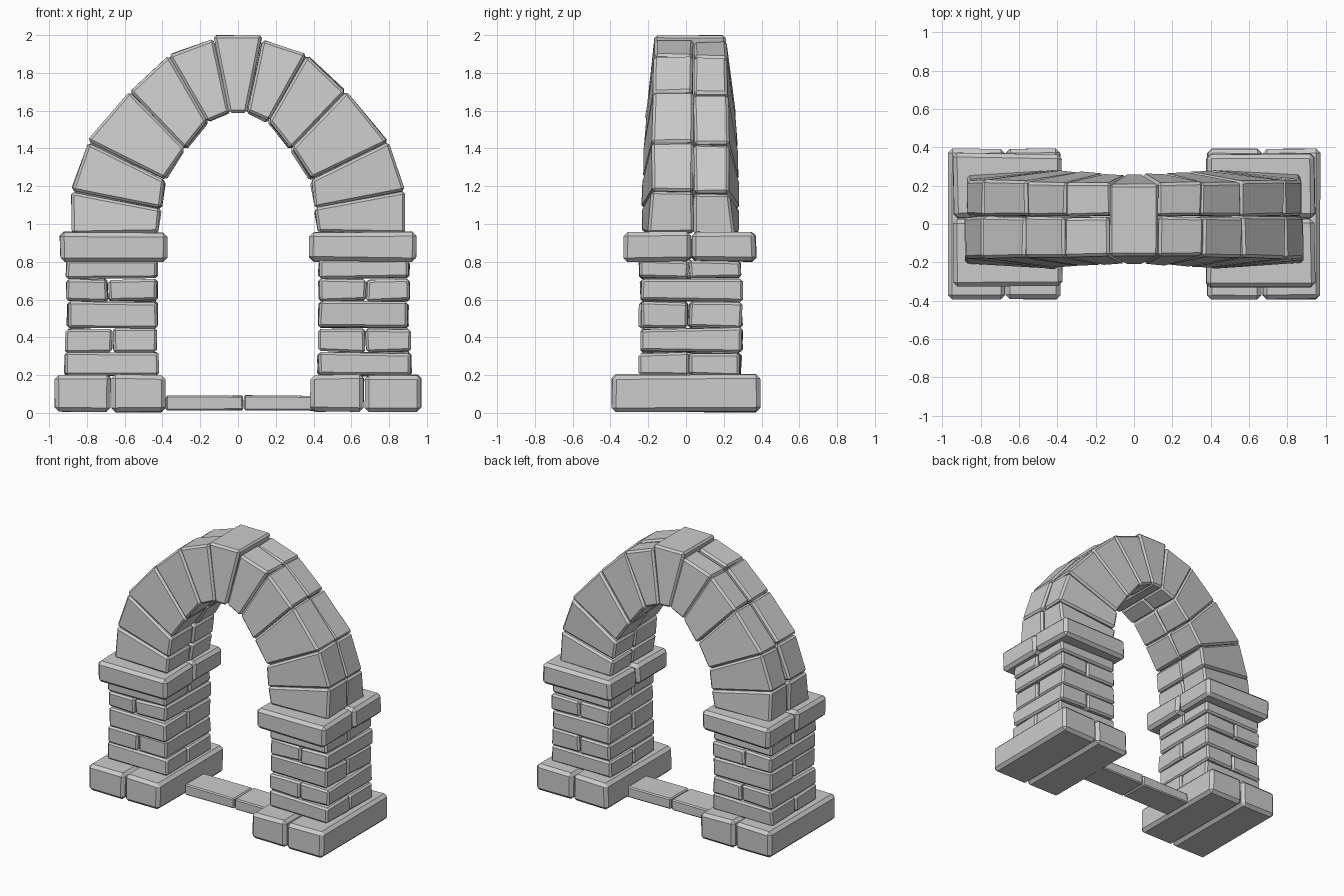
import bpy, bmesh, random
from mathutils import Vector

if "Cube" in bpy.data.objects:
    bpy.data.objects.remove(bpy.data.objects["Cube"])

random.seed(7)
GAP = 0.003


def stone(name, corners, bevel=0.017, jitter=0.006):
    """Six-sided rough stone: corners = bottom loop of 4, then top loop of 4."""
    pts = [Vector(c) for c in corners]
    mid = sum(pts, Vector()) / 8
    bm = bmesh.new()
    vs = []
    for p in pts:
        p = p + Vector([random.uniform(-jitter, jitter) for _ in range(3)])
        p -= Vector([GAP if a > b else -GAP for a, b in zip(p, mid)])
        p.z = min(max(p.z, 0.002), 2.0)
        vs.append(bm.verts.new(p))
    for f in ((0, 1, 2, 3), (4, 5, 6, 7), (0, 1, 5, 4),
              (1, 2, 6, 5), (2, 3, 7, 6), (3, 0, 4, 7)):
        bm.faces.new([vs[i] for i in f])
    bmesh.ops.recalc_face_normals(bm, faces=bm.faces)
    bmesh.ops.bevel(bm, geom=bm.edges[:], offset=bevel, segments=1,
                    profile=0.5, affect='EDGES', clamp_overlap=True)
    me = bpy.data.meshes.new(name)
    bm.to_mesh(me)
    bm.free()
    ob = bpy.data.objects.new(name, me)
    bpy.context.collection.objects.link(ob)
    return ob


def block(name, x, y, z, **kw):
    loop = ((0, 0), (1, 0), (1, 1), (0, 1))
    return stone(name, [(x[i], y[j], z[k]) for k in (0, 1) for i, j in loop], **kw)


def wedge(name, s, a, b, rows, shift=0.0):
    """Arch stone between joints a and b; each joint is (outer xz, inner xz, outer hw, inner hw).
    rows = function giving the y range for a half width."""
    pts = []
    for (ox, oz), (ix, iz), ow, iw in (a, b):
        yo, yi = rows(ow), rows(iw)
        ox, oz, ix, iz = ox - shift, oz - shift, ix - shift * 0.6, iz - shift * 0.6
        pts += [(s * ox, yo[0], oz), (s * ix, yi[0], iz),
                (s * ix, yi[1], iz), (s * ox, yo[1], oz)]
    return stone(name, pts, bevel=0.014, jitter=0.005)


YC, SPLIT = 0.025, 0.04
front_row = lambda w: (YC - w, SPLIT)
back_row = lambda w: (SPLIT, YC + w)
full_row = lambda w: (YC - w, YC + w)

# joints of half the arch, from springing to keystone
JOINTS = [
    ((0.885, 0.95), (0.425, 0.95), 0.235, 0.262),
    ((0.885, 1.175), (0.405, 1.085), 0.208, 0.262),
    ((0.80, 1.435), (0.385, 1.235), 0.205, 0.258),
    ((0.575, 1.705), (0.28, 1.395), 0.200, 0.250),
    ((0.37, 1.90), (0.16, 1.54), 0.195, 0.243),
    ((0.13, 1.98), (0.045, 1.59), 0.190, 0.238),
]
# pier courses: z range, outer x, inner x, split direction
COURSES = [
    (0.195, 0.32, 0.92, 0.42, 'y'),
    (0.32, 0.45, 0.915, 0.425, 'x'),
    (0.45, 0.59, 0.905, 0.425, 'y'),
    (0.59, 0.71, 0.91, 0.425, 'x'),
    (0.71, 0.81, 0.91, 0.425, 'y'),
]

for s, side in ((-1, "left"), (1, "right")):
    # base stones
    for x in ((0.38, 0.67), (0.67, 0.975)):
        block(f"{side}_base_stone", (s * x[0], s * x[1]), (-0.395, 0.395), (0.003, 0.205),
              bevel=0.022, jitter=0.004)
    # pier courses, alternately split along x and y
    for z0, z1, xo, xi, cut in COURSES:
        dy = random.uniform(-0.008, 0.012)
        y0, y1 = -0.25 + dy, 0.29 + dy
        if cut == 'y':
            ym = 0.02 + random.uniform(-0.02, 0.02)
            for y in ((y0, ym), (ym, y1)):
                block(f"{side}_pier_stone", (s * xi, s * xo), y, (z0, z1), bevel=0.013)
        else:
            xm = 0.675 + random.uniform(-0.02, 0.02)
            for x in ((xi, xm), (xm, xo)):
                block(f"{side}_pier_stone", (s * x[0], s * x[1]), (y0, y1), (z0, z1), bevel=0.013)
    # capital
    for y in ((-0.33, 0.03), (0.03, 0.37)):
        block(f"{side}_capital_stone", (s * 0.375, s * 0.945), y, (0.80, 0.96), bevel=0.022)
    # arch stones in two rows
    for a, b in zip(JOINTS, JOINTS[1:]):
        wedge(f"{side}_arch_front_stone", s, a, b, front_row)
        wedge(f"{side}_arch_back_stone", s, a, b, back_row, shift=0.01)

# keystone runs through the full depth
stone("keystone", [(-0.05, -0.213, 1.585), (0.05, -0.213, 1.585), (0.05, 0.263, 1.585), (-0.05, 0.263, 1.585),
                   (-0.132, -0.168, 2.003), (0.132, -0.168, 2.003), (0.132, 0.21, 2.003), (-0.132, 0.21, 2.003)],
      bevel=0.014, jitter=0.002)

# threshold slabs between the bases
for x in ((-0.385, 0.03), (0.03, 0.41)):
    block("threshold_slab", x, (-0.09, 0.14), (0.01, 0.095), bevel=0.008, jitter=0.002)
